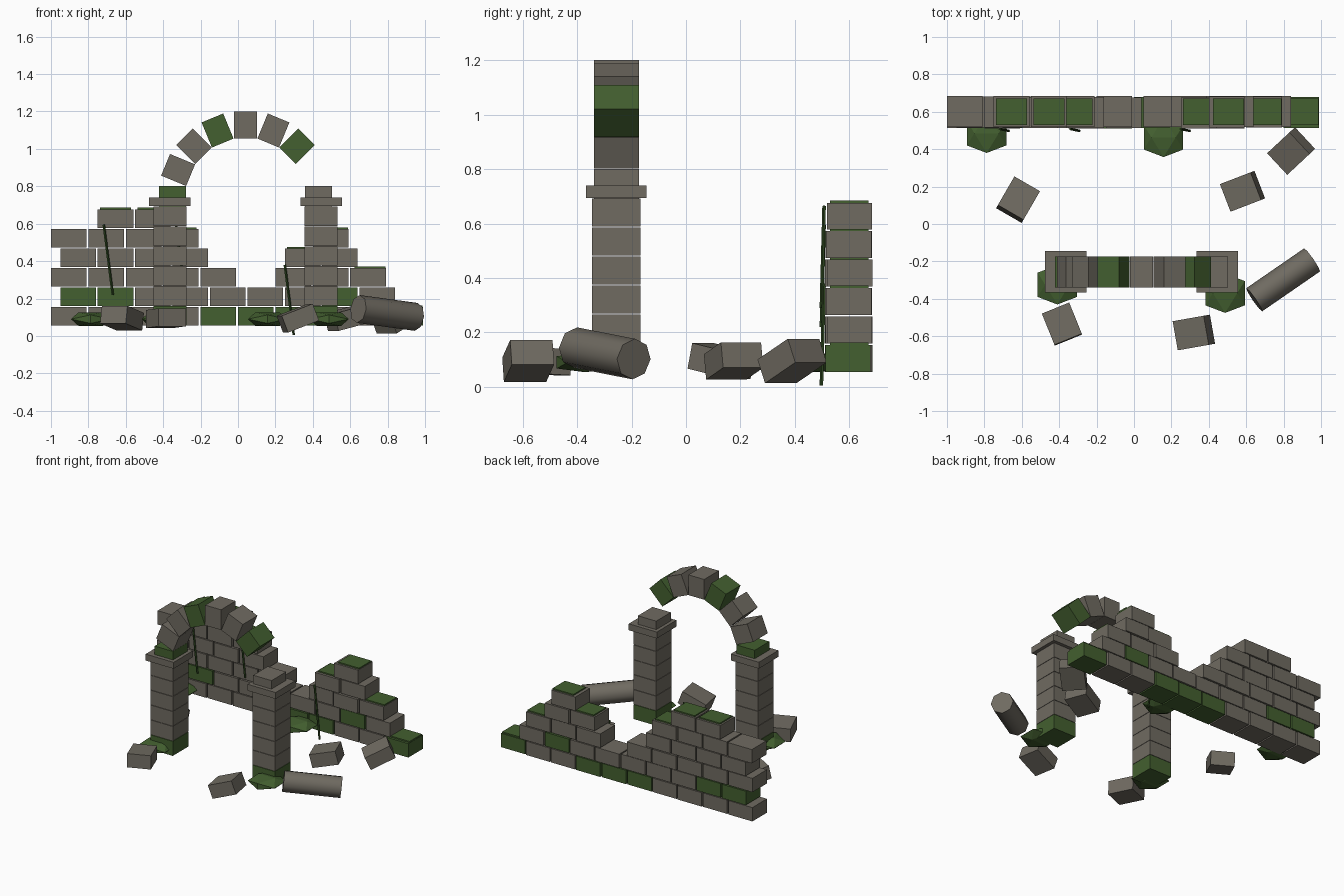
import bpy, bmesh, random
from math import radians, cos, sin, pi, sqrt
from mathutils import Vector, Matrix, Euler

random.seed(4)
cube = bpy.data.objects.get("Cube")
if cube:
    bpy.data.objects.remove(cube, do_unlink=True)


def material(name, rgb):
    m = bpy.data.materials.new(name)
    m.use_nodes = True
    m.diffuse_color = (*rgb, 1)
    m.node_tree.nodes["Principled BSDF"].inputs["Base Color"].default_value = (*rgb, 1)
    return m


STONE = material("weathered stone", (0.16, 0.146, 0.12))
MOSS = material("moss green", (0.056, 0.115, 0.029))
VINE = material("dark vine green", (0.028, 0.065, 0.015))


def finish(name, bm, mat, loc=(0, 0, 0), rot=(0, 0, 0)):
    bmesh.ops.recalc_face_normals(bm, faces=bm.faces)
    mesh = bpy.data.meshes.new(name)
    bm.to_mesh(mesh)
    bm.free()
    mesh.materials.append(mat)
    ob = bpy.data.objects.new(name, mesh)
    ob.location, ob.rotation_euler = loc, rot
    bpy.context.collection.objects.link(ob)
    return ob


def block(name, size, loc, mat=STONE, rot=(0, 0, 0)):
    bm = bmesh.new()
    bmesh.ops.create_cube(bm, size=1)
    bmesh.ops.scale(bm, vec=size, verts=bm.verts)
    return finish(name, bm, mat, loc, rot)


def rod(name, start, end, radius, sides, mat):
    a, b = Vector(start), Vector(end)
    bm = bmesh.new()
    bmesh.ops.create_cone(bm, cap_ends=True, segments=sides, radius1=radius,
                          radius2=radius, depth=(b - a).length)
    turn = (b - a).to_track_quat('Z', 'Y').to_euler()
    return finish(name, bm, mat, (a + b) / 2, turn)


# Ruined wall: staggered courses as runs of (first left edge, brick count)
BASE, COURSE, BRICK = 0.055, 0.1045, (0.19, 0.165, 0.099)
WALL_Y = 0.598
courses = [
    [(-1.0, 10)],
    [(-0.95, 9)],
    [(-1.0, 5), (0.2, 3)],
    [(-0.95, 4), (0.25, 2)],
    [(-1.0, 4), (0.4, 1)],
    [(-0.75, 2)],
]
mossy = {(0, 4), (0, 5), (0, 6), (0, 9), (1, 0), (1, 1), (1, 7)}
for row, runs in enumerate(courses):
    z = BASE + COURSE * row + BRICK[2] / 2
    for left, count in runs:
        for i in range(count):
            mat = MOSS if (row, i) in mossy else STONE
            y = WALL_Y + random.uniform(-0.005, 0.005)
            block(f"wall_brick_{row}", BRICK, (left + 0.095 + 0.2 * i, y, z), mat)

# Thin moss pads on the exposed brick tops
for x, row in [(-0.655, 5), (-0.455, 5), (-0.305, 4), (0.345, 3),
               (0.505, 4), (0.705, 2), (0.905, 0)]:
    top = BASE + COURSE * row + BRICK[2]
    block("moss_pad", (0.165, 0.14, 0.018), (x, 0.6, top), MOSS)

# Two pillars with capitals
ARCH_X, ARCH_Y, SPRING, RADIUS = 0.04, -0.256, 0.738, 0.39
for side, name in ((-1, "right"), (1, "left")):
    x = ARCH_X + side * 0.404
    for i in range(6):
        block(f"{name}_pillar_block", (0.178, 0.178, 0.104),
              (x, ARCH_Y, BASE + 0.053 + 0.1065 * i), STONE if i else MOSS)
    block(f"{name}_capital", (0.222, 0.222, 0.046), (x, ARCH_Y, 0.717))

# Broken arch ring: one stone missing on the left
for i in range(9):
    if i == 1:
        continue
    a = pi * i / 8
    pos = (ARCH_X + RADIUS * cos(a), ARCH_Y, SPRING + RADIUS * sin(a))
    block("arch_stone", (0.145, 0.165, 0.125), pos,
          MOSS if i in (2, 5, 8) else STONE, (0, -a, 0))

# Fallen blocks: position, tilt (raising one end) and heading
for x, y, tilt, heading in [(-0.62, 0.13, 12, -120), (0.84, 0.39, 25, 43),
                            (0.58, 0.175, 14, 21), (-0.385, -0.535, 3, -68),
                            (0.32, -0.58, 21, 10)]:
    block("fallen_block", (0.18, 0.158, 0.096), (x, y, 0.095), STONE,
          (0, radians(-tilt), radians(heading)))

# Fallen column drum
drum = rod("fallen_column", (0.643, -0.405, 0.144), (0.952, -0.192, 0.102),
           0.075, 8, STONE)
bpy.ops.object.select_all(action='DESELECT')
drum.select_set(True)
bpy.context.view_layer.objects.active = drum
bpy.ops.object.shade_smooth_by_angle(angle=radians(50))

# Flattened faceted moss clumps
T = (1 + sqrt(5)) / 2
for x, y in [(-0.788, 0.485), (0.158, 0.463), (-0.41, -0.325), (0.487, -0.37)]:
    bm = bmesh.new()
    for s in (-1, 1):
        for t in (-T, T):
            for v in ((s, 0, t), (0, t, s), (t, s, 0)):
                bm.verts.new(v)
    bmesh.ops.convex_hull(bm, input=bm.verts)
    bmesh.ops.scale(bm, vec=(0.065, 0.065, 0.0225), verts=bm.verts)
    finish("moss_clump", bm, MOSS, (x, y, 0.09))

# Vines hanging down the front of the wall
for x, top in [(-0.718, 0.595), (-0.34, 0.665), (0.25, 0.38)]:
    rod("hanging_vine", (x, 0.508, top), (x + 0.048, 0.498, top - 0.375),
        0.007, 5, VINE)
